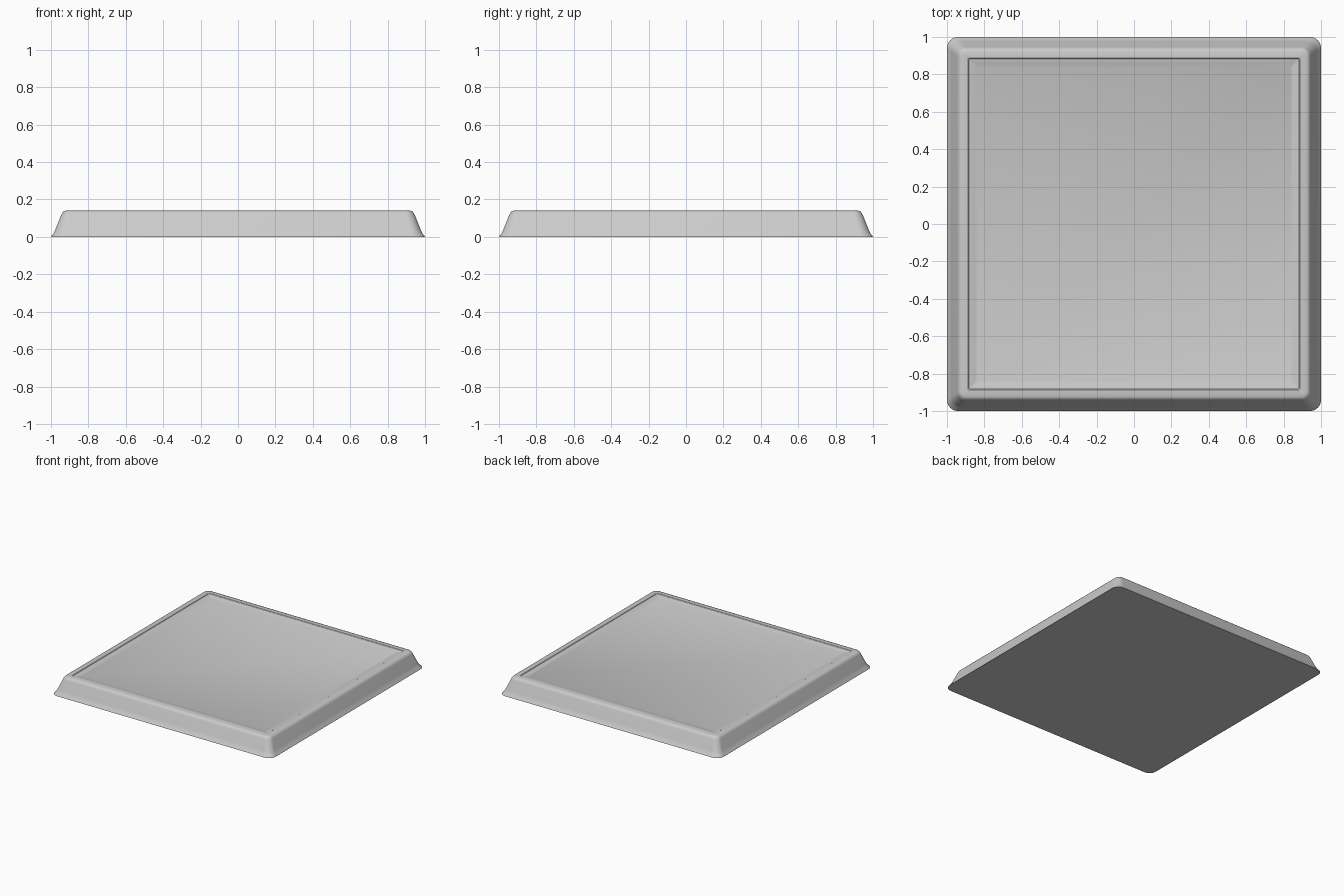
import bpy, bmesh, math

if "Cube" in bpy.data.objects:
    bpy.data.objects.remove(bpy.data.objects["Cube"])

SEG = 8  # segments per rounded corner


def ring(bm, half, z, radius):
    """Rounded square loop of vertices at height z."""
    verts = []
    c = half - radius
    for q, (sx, sy) in enumerate([(1, 1), (-1, 1), (-1, -1), (1, -1)]):
        for i in range(SEG + 1):
            a = math.pi / 2 * (q + i / SEG)
            verts.append(bm.verts.new((sx * c + radius * math.cos(a),
                                       sy * c + radius * math.sin(a), z)))
    return verts


# Profile from foot to recessed floor: half width, height, corner radius
profile = [
    (1.000, 0.000, 0.060), (0.998, 0.004, 0.060), (0.986, 0.018, 0.058),
    (0.976, 0.040, 0.055), (0.945, 0.118, 0.045), (0.940, 0.128, 0.042),
    (0.933, 0.136, 0.038), (0.922, 0.140, 0.030), (0.887, 0.140, 0.003),
    (0.882, 0.136, 0.003), (0.868, 0.136, 0.003), (0.862, 0.133, 0.003),
    (0.847, 0.133, 0.003), (0.843, 0.131, 0.003),
]

# Slab with flared sides, rounded lip and shallow stepped recess
bm = bmesh.new()
rings = [ring(bm, *p) for p in profile]
n = len(rings[0])
for lo, hi in zip(rings, rings[1:]):
    for i in range(n):
        j = (i + 1) % n
        bm.faces.new((lo[i], lo[j], hi[j], hi[i]))
bm.faces.new(rings[0][::-1])
bm.faces.new(rings[-1])
bmesh.ops.recalc_face_normals(bm, faces=bm.faces)

mesh = bpy.data.meshes.new("square_tray")
bm.to_mesh(mesh)
bm.free()
tray = bpy.data.objects.new("square_tray", mesh)
bpy.context.collection.objects.link(tray)
bpy.context.view_layer.objects.active = tray
tray.select_set(True)
bpy.ops.object.shade_smooth_by_angle(angle=math.radians(30))
